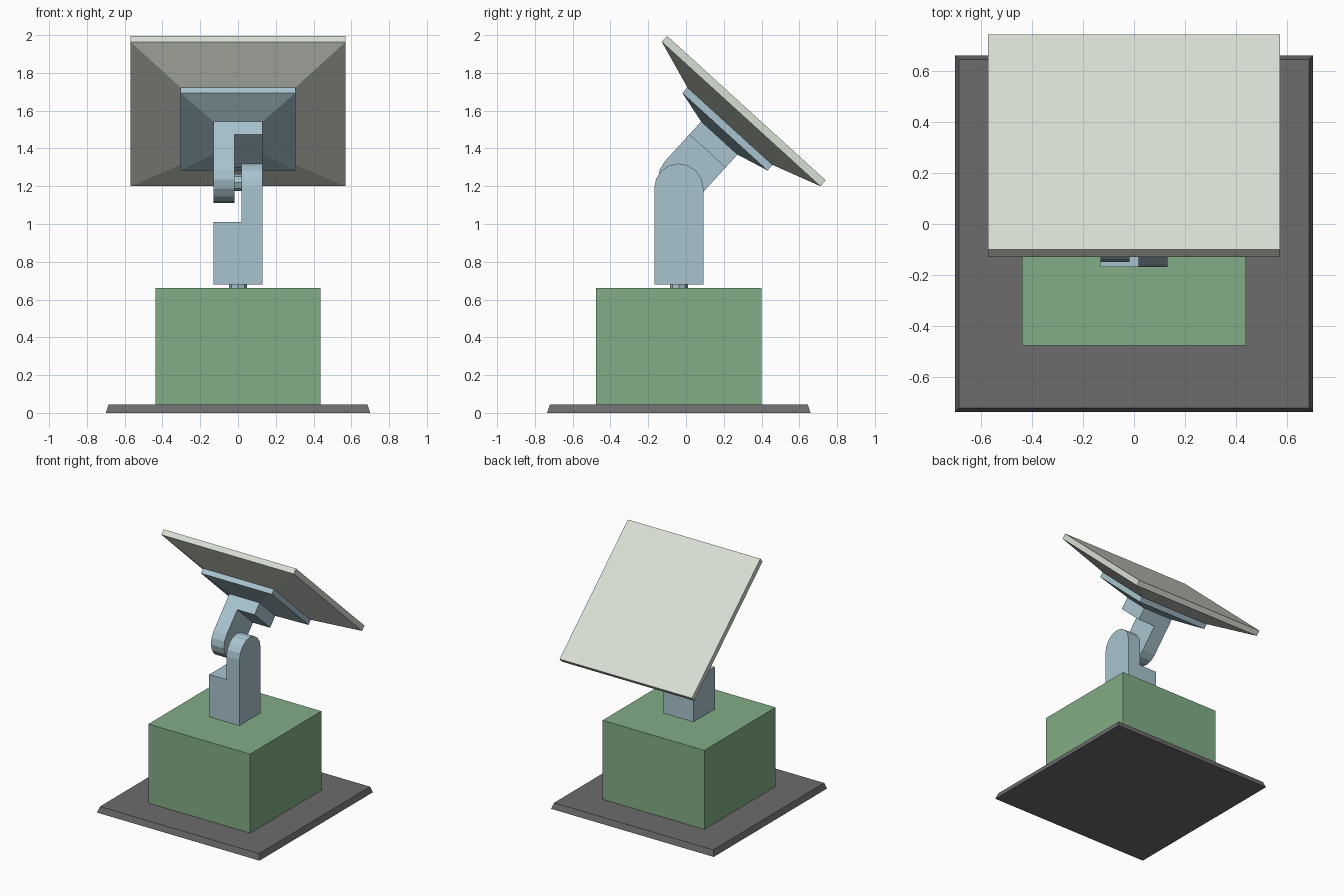
import bpy, bmesh, math
from mathutils import Matrix, Vector

if "Cube" in bpy.data.objects:
    bpy.data.objects.remove(bpy.data.objects["Cube"])


def srgb(h):
    c = [int(h[i:i + 2], 16) / 255 for i in (0, 2, 4)]
    return [((v + 0.055) / 1.055) ** 2.4 if v > 0.04 else v / 12.92 for v in c] + [1]


def material(name, h):
    m = bpy.data.materials.new(name)
    m.diffuse_color = srgb(h)
    m.use_nodes = True
    m.node_tree.nodes["Principled BSDF"].inputs["Base Color"].default_value = m.diffuse_color
    return m


GREY = material("dark grey", "6c6c6c")
GREEN = material("green", "82ad86")
BLUE = material("pale blue", "a8c4ce")
PALE = material("pale grey green", "d8dfd3")


def finish(name, bm, mat, matrix=Matrix()):
    bmesh.ops.transform(bm, matrix=matrix, verts=bm.verts)
    bmesh.ops.recalc_face_normals(bm, faces=bm.faces)
    me = bpy.data.meshes.new(name)
    bm.to_mesh(me)
    bm.free()
    me.materials.append(mat)
    ob = bpy.data.objects.new(name, me)
    bpy.context.collection.objects.link(ob)
    return ob


def loft(name, levels, mat, matrix=Matrix()):
    """Stack of rectangles (height, half x, half y) joined into a solid."""
    bm = bmesh.new()
    rings = [[bm.verts.new((sx * hx, sy * hy, z))
              for sx, sy in ((-1, -1), (1, -1), (1, 1), (-1, 1))] for z, hx, hy in levels]
    for a, b in zip(rings, rings[1:]):
        for i in range(4):
            j = (i + 1) % 4
            bm.faces.new((a[i], a[j], b[j], b[i]))
    bm.faces.new(rings[0])
    bm.faces.new(rings[-1])
    return finish(name, bm, mat, matrix)


def pin(name, radius, depth, matrix):
    bm = bmesh.new()
    bmesh.ops.create_cone(bm, cap_ends=True, segments=8, radius1=radius,
                          radius2=radius, depth=depth)
    return finish(name, bm, BLUE, matrix)


def arm(name, side, block_start, block_end, matrix):
    """Half-width prong with a round end at the pivot, widening to a full block."""
    r, gap, n = 0.13, 0.018, 8
    bm = bmesh.new()
    x = side * r
    new = lambda y, z: bm.verts.new((x, y, z))
    arc = [new(-r * math.cos(math.pi * i / n), 0.03 - r * math.sin(math.pi * i / n))
           for i in range(n + 1)]
    right, left = new(r, block_start), new(-r, block_start)
    prong = bm.faces.new(arc + [right, left])
    block = bm.faces.new((left, right, new(r, block_end), new(-r, block_end)))

    def push(faces, x_to):
        res = bmesh.ops.extrude_face_region(bm, geom=faces, use_keep_orig=True)["geom"]
        for v in res:
            if isinstance(v, bmesh.types.BMVert):
                v.co.x = x_to
        return [f for f in res if isinstance(f, bmesh.types.BMFace)]

    caps = push([prong, block], side * gap)
    inner = [f for f in caps if len(f.verts) == 4]
    push(inner, -x)
    bmesh.ops.delete(bm, geom=inner, context="FACES_ONLY")
    return finish(name, bm, BLUE, matrix)


CY = -0.038                                   # common centre line
PIVOT = Matrix.Translation((0, CY, 1.22))
TILT = PIVOT @ Matrix.Rotation(math.radians(-42.3), 4, "X")   # head axis leans to +y
CENTRE = Matrix.Translation((0, CY, 0))

# Stand
loft("base_plate", [(0, 0.70, 0.697), (0.045, 0.685, 0.682)], GREY, CENTRE)
loft("base_box", [(0.045, 0.438, 0.438), (0.66, 0.438, 0.438)], GREEN, CENTRE)

# Swivel and tilt pins
pin("swivel_pin", 0.048, 0.06, Matrix.Translation((0, CY, 0.66)))
pin("tilt_pin", 0.045, 0.06, PIVOT @ Matrix.Rotation(math.pi / 2, 4, "Y"))

# Hinged arms
arm("lower_arm", 1, 0.21, 0.54, PIVOT @ Matrix.Diagonal((1, 1, -1, 1)))
arm("upper_arm", -1, 0.225, 0.318, TILT)

# Tilted head
loft("head_mount", [(0.318, 0.13, 0.13), (0.363, 0.305, 0.305), (0.402, 0.305, 0.305)], BLUE, TILT)
loft("head_panel", [(0.402, 0.303, 0.303), (0.490, 0.57, 0.568), (0.532, 0.57, 0.568)], PALE, TILT)
